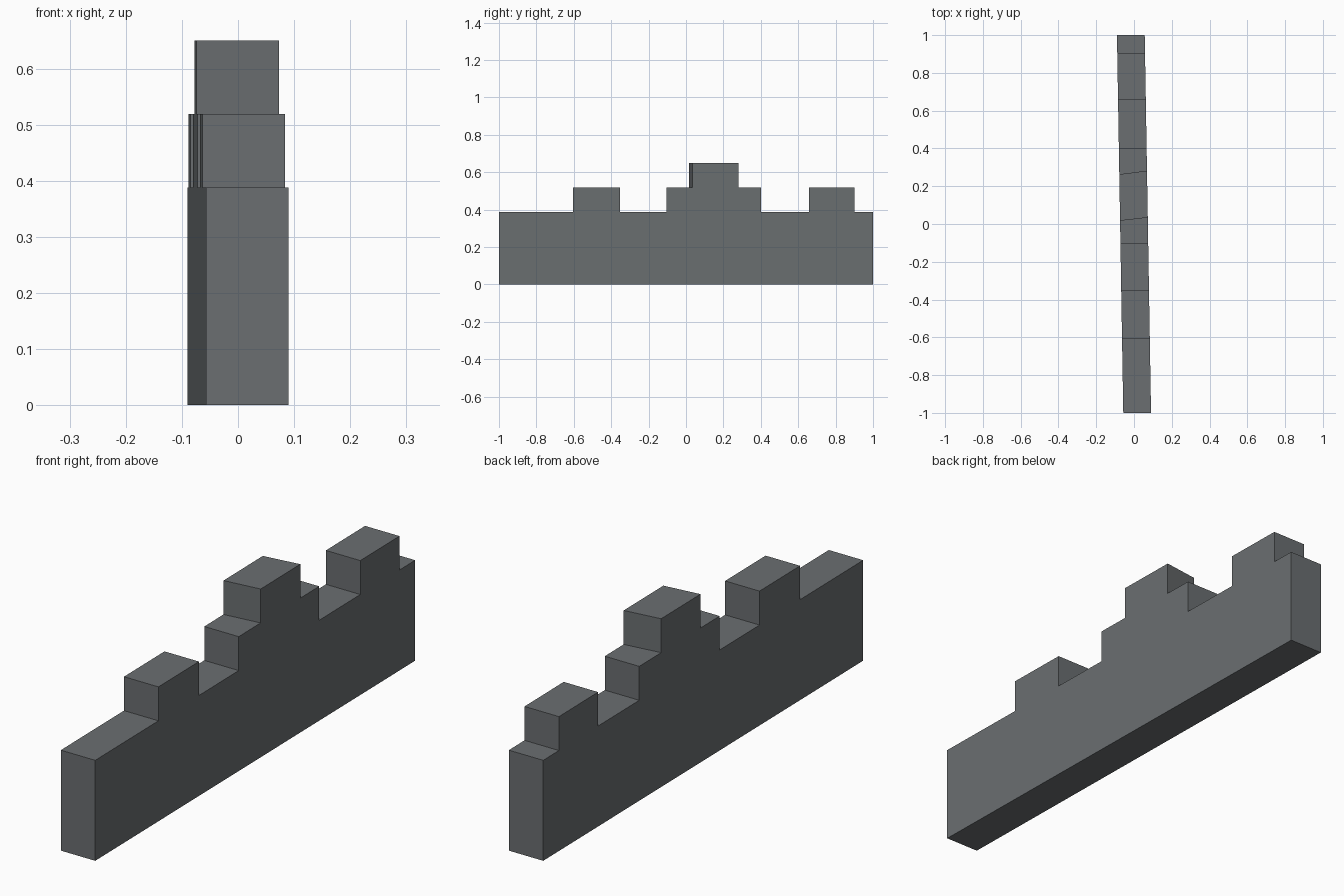
import bpy

if "Cube" in bpy.data.objects:
    bpy.data.objects.remove(bpy.data.objects["Cube"])

# Stepped outline: (y on left side, y on right side, z)
LOW, MID, TOP = 0.388, 0.519, 0.65
steps = [(-1.0, -1.0, LOW), (-0.605, -0.605, MID), (-0.352, -0.352, LOW),
         (-0.103, -0.103, MID), (0.017, 0.034, TOP), (0.263, 0.282, MID),
         (0.40, 0.40, LOW), (0.657, 0.657, MID), (0.902, 0.902, LOW)]

profile = []
z = 0.0
for left, right, new_z in steps:
    profile += [(left, right, z), (left, right, new_z)]
    z = new_z
profile += [(1.0, 1.0, LOW), (1.0, 1.0, 0.0)]

# Slightly skewed wall: both long sides drift towards -x at the back
HALF, SKEW = 0.0735, -0.0167
verts = [(-HALF + SKEW * l, l, h) for l, r, h in profile]
verts += [(HALF + SKEW * r, r, h) for l, r, h in profile]
n = len(profile)
faces = [tuple(range(n)), tuple(range(2 * n - 1, n - 1, -1))]
faces += [(i, i + n, (i + 1) % n + n, (i + 1) % n) for i in range(n)]

mesh = bpy.data.meshes.new("stepped_wall")
mesh.from_pydata(verts, [], faces)
mesh.validate()

# Outward normals
import bmesh
bm = bmesh.new()
bm.from_mesh(mesh)
bmesh.ops.recalc_face_normals(bm, faces=bm.faces)
bm.to_mesh(mesh)
bm.free()

# Single grey stone colour
stone = bpy.data.materials.new("slate grey")
stone.diffuse_color = (0.145, 0.157, 0.164, 1.0)
stone.use_nodes = True
stone.node_tree.nodes["Principled BSDF"].inputs["Base Color"].default_value = stone.diffuse_color
mesh.materials.append(stone)

wall = bpy.data.objects.new("stepped_wall", mesh)
bpy.context.collection.objects.link(wall)
